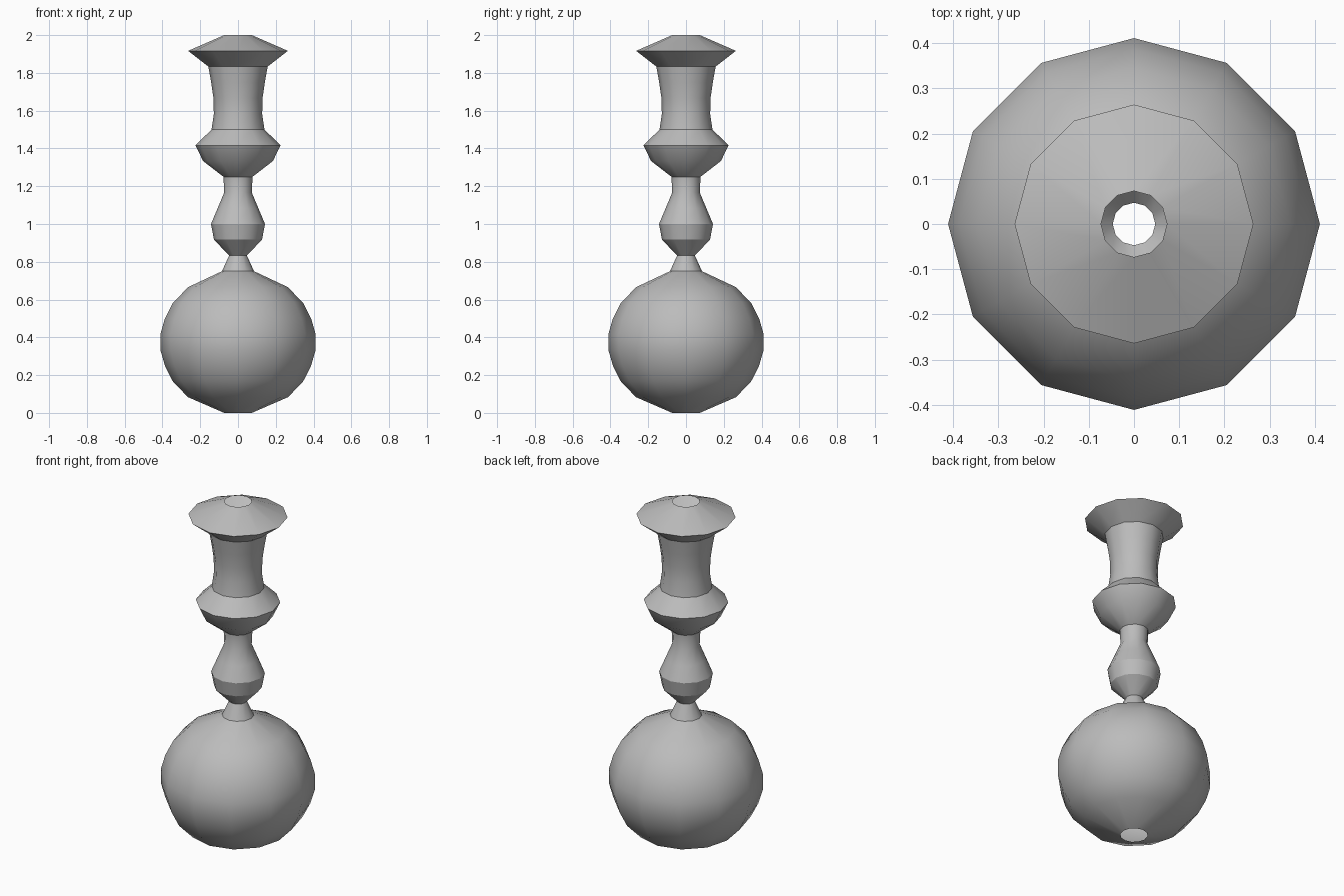
import bpy, bmesh, math

if "Cube" in bpy.data.objects:
    bpy.data.objects.remove(bpy.data.objects["Cube"])

SIDES = 12
STEP = 2 / 24
# radii of the turned profile at even heights, from bottom to top
RADII = [0.073, 0.265, 0.345, 0.387, 0.411, 0.411, 0.387, 0.345, 0.262,  # bulb
         0.085, 0.047, 0.127, 0.143, 0.108, 0.073,                       # neck and bead
         0.077, 0.185, 0.225, 0.14,                                      # collar
         0.128, 0.13, 0.142, 0.157, 0.264, 0.073]                        # column and cap

grey = bpy.data.materials.new("plain grey")
grey.diffuse_color = (0.5, 0.5, 0.5, 1)
grey.use_nodes = True
grey.node_tree.nodes["Principled BSDF"].inputs["Base Color"].default_value = grey.diffuse_color

# open-ended turned shell
bm = bmesh.new()
rings = []
for i, r in enumerate(RADII):
    rings.append([bm.verts.new((r * math.cos(math.tau * k / SIDES),
                                r * math.sin(math.tau * k / SIDES), i * STEP))
                  for k in range(SIDES)])
for low, high in zip(rings, rings[1:]):
    for k in range(SIDES):
        n = (k + 1) % SIDES
        bm.faces.new((low[k], low[n], high[n], high[k]))

mesh = bpy.data.meshes.new("turned_spindle")
bm.to_mesh(mesh)
bm.free()
mesh.materials.append(grey)
spindle = bpy.data.objects.new("turned_spindle", mesh)
bpy.context.collection.objects.link(spindle)

# smooth faces, crisp turned edges
bpy.context.view_layer.objects.active = spindle
spindle.select_set(True)
bpy.ops.object.shade_smooth_by_angle(angle=math.radians(32))
